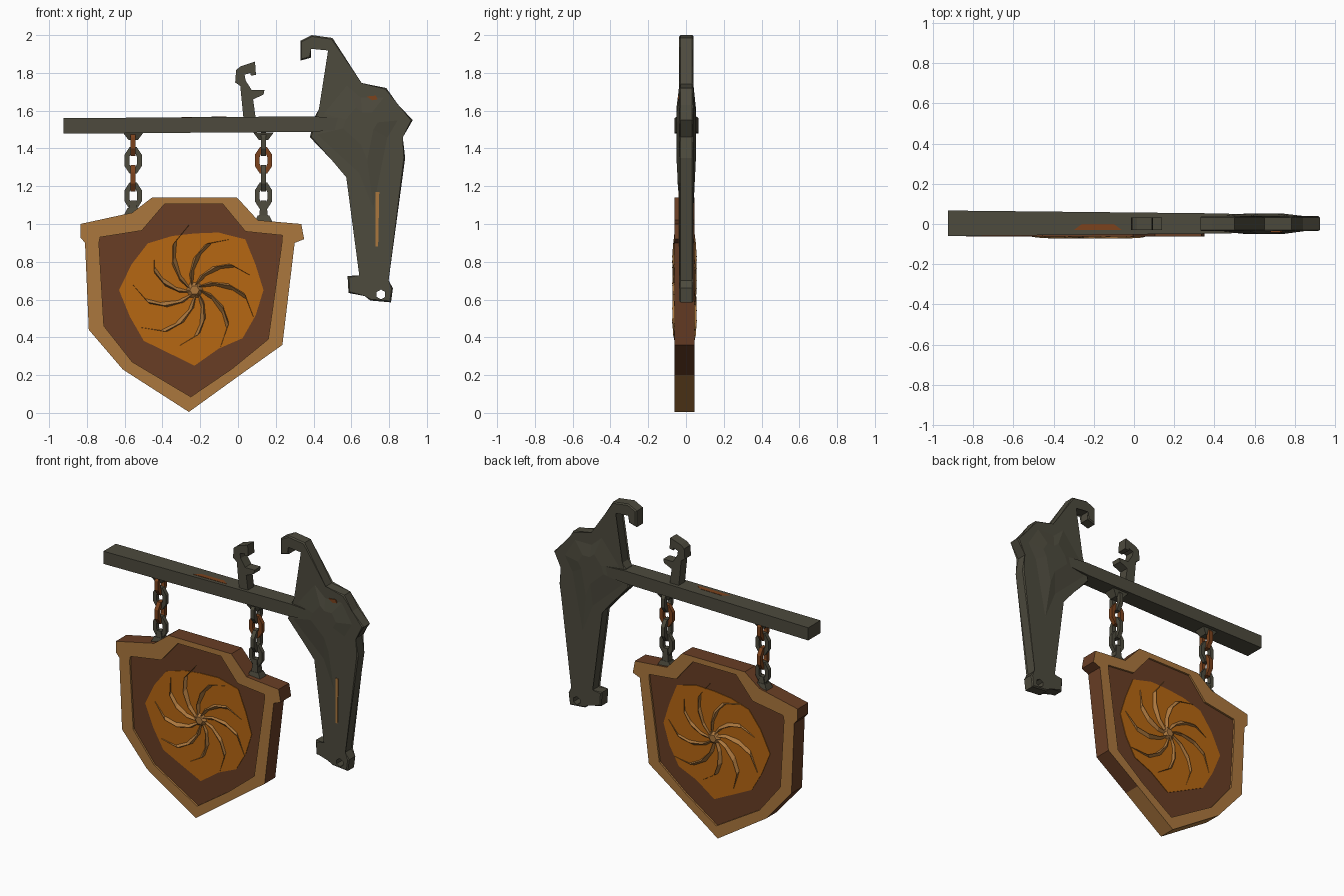
import bpy, bmesh, math
from mathutils import Vector

if "Cube" in bpy.data.objects:
    bpy.data.objects.remove(bpy.data.objects["Cube"])


def material(name, rgb):
    m = bpy.data.materials.new(name)
    m.diffuse_color = (*rgb, 1)
    m.use_nodes = True
    m.node_tree.nodes["Principled BSDF"].inputs["Base Color"].default_value = m.diffuse_color
    return m


IRON = material("dark iron", (0.074, 0.069, 0.047))
RUST = material("rust", (0.20, 0.055, 0.012))
TAN = material("light wood", (0.41, 0.185, 0.048))
BROWN = material("dark wood", (0.14, 0.048, 0.018))
ORANGE = material("orange paint", (0.47, 0.135, 0.006))


def finish(name, bm, mats):
    bmesh.ops.recalc_face_normals(bm, faces=bm.faces)
    me = bpy.data.meshes.new(name)
    bm.to_mesh(me)
    bm.free()
    for m in mats:
        me.materials.append(m)
    ob = bpy.data.objects.new(name, me)
    bpy.context.collection.objects.link(ob)
    return ob


def add_loft(bm, loops, mats=None, caps=(0, 0), closed=False):
    """Skin equal-length loops; mats gives one material index per band."""
    rows = [[bm.verts.new(p) for p in lp] for lp in loops]
    n = len(rows[0])
    bands = list(zip(rows, rows[1:])) + ([(rows[-1], rows[0])] if closed else [])
    for b, (r, s) in enumerate(bands):
        for i in range(n):
            j = (i + 1) % n
            bm.faces.new((r[i], r[j], s[j], s[i])).material_index = mats[b] if mats else 0
    if not closed:
        bm.faces.new(rows[0]).material_index = caps[0]
        bm.faces.new(rows[-1]).material_index = caps[1]


def at_y(pts, y):
    return [(x, y, z) for x, z in pts]


def prism(name, pts, y0, y1, mat, bevel=0):
    bm = bmesh.new()
    add_loft(bm, [at_y(pts, y0), at_y(pts, y1)])
    if bevel:
        rim = [e for e in bm.edges if abs(e.verts[0].co.y - e.verts[1].co.y) < 1e-6]
        bmesh.ops.bevel(bm, geom=rim, offset=bevel, segments=1, affect='EDGES')
    return finish(name, bm, [mat])


# Horizontal beam, tapering toward the wall bracket
bm = bmesh.new()
add_loft(bm, [[(x, a, lo), (x, b, lo), (x, b, hi), (x, a, hi)] for x, a, b, lo, hi in
              ((-0.925, -0.06, 0.067, 1.478, 1.56), (0.40, -0.048, 0.053, 1.488, 1.57),
               (0.66, -0.042, 0.046, 1.51, 1.55))])
finish("beam", bm, [IRON])
bm = bmesh.new()
add_loft(bm, [[(x, -0.03, z) for x, z in ((-0.3, 1.55), (-0.3, 1.567), (-0.06, 1.568), (-0.06, 1.55))],
              [(x, 0.0, z) for x, z in ((-0.26, 1.55), (-0.26, 1.567), (-0.1, 1.568), (-0.1, 1.55))]])
finish("beam_rust_patch", bm, [RUST])

# Wall bracket with hooked top and pierced foot
bracket = prism("wall_bracket", [
    (0.33, 1.97), (0.39, 2.0), (0.50, 1.985), (0.65, 1.74), (0.785, 1.72), (0.84, 1.63),
    (0.925, 1.55), (0.865, 1.46), (0.885, 1.35), (0.79, 0.70), (0.82, 0.66), (0.81, 0.585),
    (0.70, 0.595), (0.675, 0.625), (0.585, 0.635), (0.58, 0.725), (0.65, 0.72), (0.58, 1.25),
    (0.495, 1.34), (0.38, 1.46), (0.41, 1.575), (0.435, 1.605), (0.485, 1.925),
    (0.38, 1.935), (0.385, 1.88), (0.33, 1.865)], -0.036, 0.04, IRON, 0.007)
bpy.ops.mesh.primitive_cylinder_add(vertices=6, radius=0.026, depth=0.4,
                                    location=(0.757, 0, 0.627), rotation=(math.pi / 2, 0, 0))
cutter = bpy.context.object
cutter.hide_render = True
mod = bracket.modifiers.new("foot_hole", 'BOOLEAN')
mod.object = cutter
mod.solver = 'EXACT'
bpy.context.view_layer.objects.active = bracket
bpy.ops.object.modifier_apply(modifier=mod.name)
bpy.data.objects.remove(cutter)

# Faceted boss on both sides of the bracket
boss = [(0.40, 1.47), (0.44, 1.59), (0.57, 1.75), (0.65, 1.68), (0.78, 1.68), (0.86, 1.55),
        (0.80, 1.45), (0.72, 1.05), (0.64, 1.25), (0.52, 1.36)]
core = [(0.66 + (x - 0.66) * 0.4, 1.53 + (z - 1.53) * 0.4) for x, z in boss]
bm = bmesh.new()
add_loft(bm, [at_y(core, -0.05), at_y(boss, -0.034), at_y(boss, 0.038), at_y(core, 0.052)])
finish("bracket_boss", bm, [IRON])
prism("bracket_rust_streak", [(0.728, 0.88), (0.742, 0.88), (0.748, 1.17), (0.728, 1.17)],
      -0.041, -0.034, TAN)
prism("bracket_rust_chip", [(0.68, 1.675), (0.73, 1.68), (0.74, 1.66), (0.71, 1.655)],
      -0.042, -0.034, RUST)

# Small hook standing on the beam
prism("beam_hook", [
    (0.03, 1.55), (0.012, 1.73), (-0.015, 1.75), (-0.01, 1.815), (0.015, 1.835), (0.09, 1.86),
    (0.095, 1.79), (0.068, 1.785), (0.066, 1.80), (0.035, 1.79), (0.04, 1.76), (0.072, 1.71),
    (0.14, 1.71), (0.135, 1.685), (0.08, 1.66), (0.095, 1.55)], -0.03, 0.033, IRON)


# Chains
def link(name, x, z, turned, mat):
    loops = []
    for k in range(8):
        a = math.tau * (k + 0.5) / 8
        loop = []
        for dr, dn in ((-0.014, -0.013), (0.014, -0.013), (0.014, 0.013), (-0.014, 0.013)):
            u, w = (0.036 + dr) * math.cos(a), (0.062 + dr) * math.sin(a)
            loop.append((x + dn, u, z + w) if turned else (x + u, dn, z + w))
        loops.append(loop)
    bm = bmesh.new()
    add_loft(bm, loops, closed=True)
    finish(name, bm, [mat])


def block(name, x, z0, w0, z1, w1, d0, d1):
    bm = bmesh.new()
    add_loft(bm, [[(x - w, -d, z), (x + w, -d, z), (x + w, d, z), (x - w, d, z)]
                  for z, w, d in ((z0, w0, d0), (z1, w1, d1))])
    finish(name, bm, [IRON])


for side, x, base, mats in (("left", -0.555, 1.045, (RUST, IRON, RUST, IRON)),
                            ("right", 0.135, 1.005, (IRON, RUST, IRON, IRON))):
    for k, mat in enumerate(mats):
        link(f"{side}_chain_link_{k + 1}", x, 1.43 - 0.0935 * k, k % 2 == 0, mat)
    block(f"{side}_top_anchor", x, 1.445, 0.025, 1.485, 0.055, 0.025, 0.04)
    block(f"{side}_bottom_anchor", x, base, 0.05, base + 0.04, 0.03, 0.035, 0.025)
    block(f"{side}_bottom_eye", x, base + 0.03, 0.024, 1.125, 0.014, 0.024, 0.018)

# Shield board: raised light frame around a sunken dark panel on both faces
outer = [(-0.835, 1.0), (-0.56, 1.06), (-0.455, 1.14), (-0.005, 1.14), (0.105, 1.02),
         (0.335, 1.0), (0.35, 0.92), (0.30, 0.90), (0.235, 0.36), (0.01, 0.20), (-0.26, 0.005),
         (-0.61, 0.23), (-0.79, 0.44), (-0.81, 0.9), (-0.835, 0.93)]
inner = [(-0.73, 0.93), (-0.51, 0.965), (-0.39, 1.105), (-0.08, 1.105), (0.04, 0.96),
         (0.235, 0.94), (0.232, 0.90), (0.228, 0.87), (0.16, 0.39), (-0.03, 0.235), (-0.25, 0.085),
         (-0.56, 0.27), (-0.71, 0.46), (-0.735, 0.88), (-0.735, 0.905)]
F, B, SINK = -0.062, 0.046, 0.012
bm = bmesh.new()
add_loft(bm, [at_y(inner, F + SINK), at_y(inner, F), at_y(outer, F), at_y(outer, B),
              at_y(inner, B), at_y(inner, B - SINK)], mats=[0, 0, 1, 0, 0], caps=(1, 1))
for f in bm.faces:  # bare light wood on the lower point of the rim
    if f.calc_center_median().z < 0.2 and abs(f.normal.y) < 0.5 and len(f.verts) == 4:
        f.material_index = 0
finish("shield_board", bm, [TAN, BROWN])

# Orange paint patch and pinwheel of ridges, turned half round for the back
CX, CZ = -0.23, 0.65
RADII = [.365, .35, .38, .33, .30, .31, .35, .36, .40, .37, .38, .36, .40, .335, .36, .35]


def emblem(name, y, s):
    """s = -1 faces front, +1 faces back; clockwise seen from either side."""
    def pt(r, deg, h):
        a = math.radians(deg)
        return Vector((CX - s * r * math.cos(a), y + s * h, CZ + r * math.sin(a)))

    ring = [(r, 22.5 * i) for i, r in enumerate(RADII)]
    if s > 0:  # keep the same silhouette seen through the board
        ring = [(r, 180 - a) for r, a in ring]
    bm = bmesh.new()
    add_loft(bm, [[pt(r, a, h) for r, a in ring] for h in (-0.003, 0.004)])
    finish(name + "_paint", bm, [ORANGE])

    bm = bmesh.new()
    for k in range(9):
        a0, size = 40 * k + 5, (1.0, 0.88, 0.95)[k % 3]
        stations = ((.02, 45, .010, .016), (.10, 14, .016, .021), (.19, 0, .022, .023),
                    (.27, -12, .020, .018), (.345, -30, .004, .006))
        loops = []
        for r, da, w, h in stations:
            mid = pt(r * size, a0 + da, 0)
            out = mid - Vector((CX, y, CZ))
            side = Vector((-out.z, 0, out.x)).normalized() * w
            slant = out.normalized() * w * 0.6 * s
            loops.append([mid - side - slant, mid + side + slant, mid + side * 0.3 + Vector((0, s * h, 0))])
        add_loft(bm, loops)
    hub = [[pt(r, 60 * i, h) for i in range(6)] for r, h in ((.05, 0), (.025, .022))]
    add_loft(bm, hub)
    finish(name + "_ridges", bm, [TAN])


emblem("front_emblem", F + SINK, -1)
emblem("back_emblem", B - SINK, 1)
